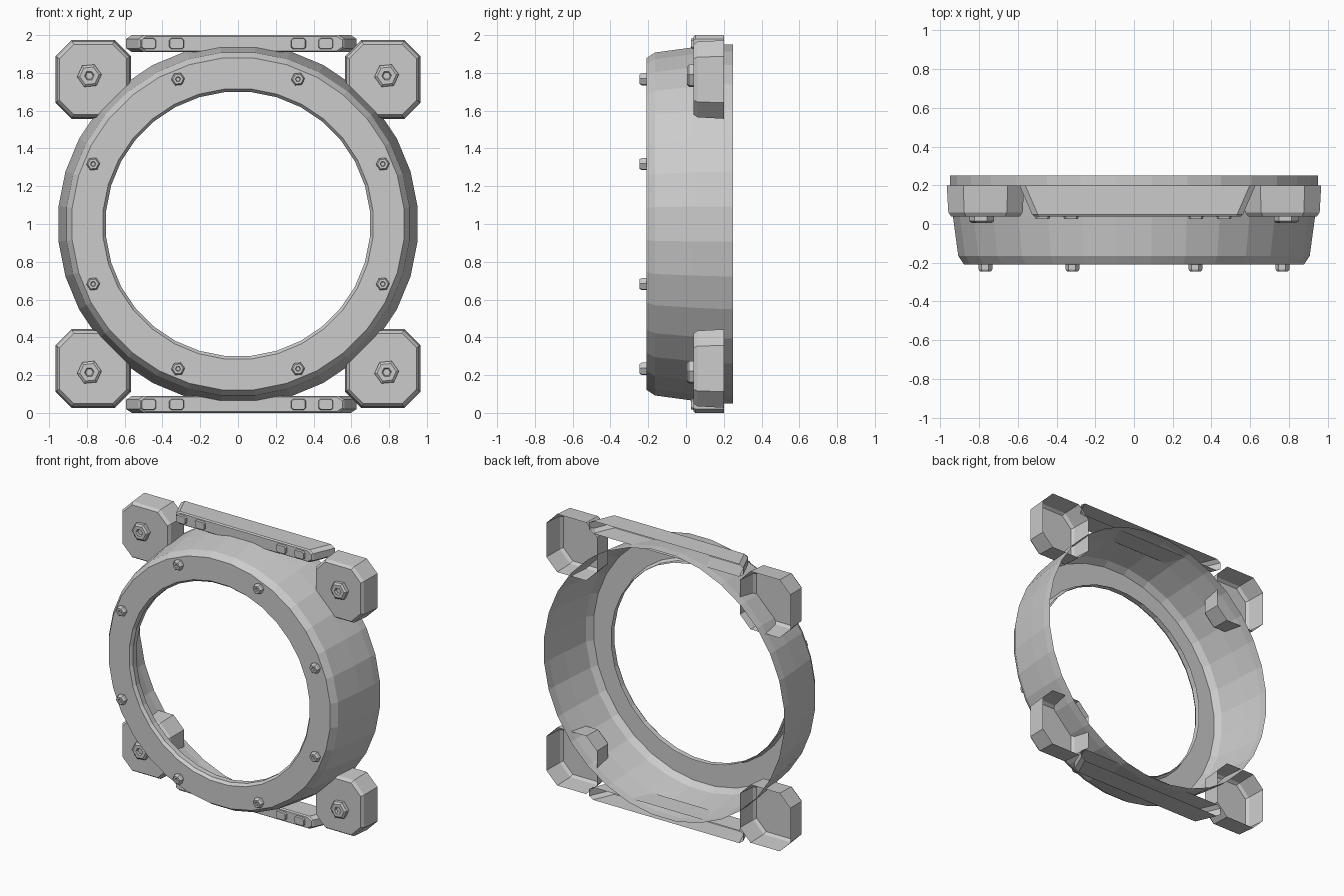
import bpy, bmesh
from math import sin, cos, pi

if "Cube" in bpy.data.objects:
    bpy.data.objects.remove(bpy.data.objects["Cube"])

grey = bpy.data.materials.new("plain grey")
grey.use_nodes = True
GREY = (0.6, 0.6, 0.6, 1)
grey.diffuse_color = GREY
grey.node_tree.nodes["Principled BSDF"].inputs["Base Color"].default_value = GREY


def loft(name, outlines, cap=True):
    """Join outlines of (x, z) at depth y with quads; cap the last one."""
    bm = bmesh.new()
    rows = [[bm.verts.new((x, y, z)) for x, z in pts] for y, pts in outlines]
    n = len(rows[0])
    for a, b in zip(rows, rows[1:]):
        for i in range(n):
            j = (i + 1) % n
            bm.faces.new((a[i], a[j], b[j], b[i]))
    if cap:
        bm.faces.new(rows[-1])
    bmesh.ops.recalc_face_normals(bm, faces=bm.faces)
    mesh = bpy.data.meshes.new(name)
    bm.to_mesh(mesh)
    bm.free()
    mesh.materials.append(grey)
    obj = bpy.data.objects.new(name, mesh)
    bpy.context.collection.objects.link(obj)
    return obj


def circle(r, n, cx=0, cz=1, turn=0.0):
    return [(cx + r * cos(2 * pi * i / n + turn), cz + r * sin(2 * pi * i / n + turn))
            for i in range(n)]


def cut_rect(cx, cz, w, h, cut_x, cut_z):
    """Rectangle of half sizes w, h with its four corners cut off."""
    a, b = w - cut_x, h - cut_z
    return [(cx + x, cz + z) for x, z in
            ((w, -b), (w, b), (a, h), (-a, h), (-w, b), (-w, -b), (-a, -h), (a, -h))]


def bolt(name, cx, cz, r, base, height):
    """Hexagonal bolt head with a chamfer and a shallow socket."""
    top = base - height
    steps = ((r, base), (r, top + height * .3), (r * .78, top),
             (r * .4, top), (r * .3, top + height * .4))
    loft(name, [(y, circle(k, 6, cx, cz, 0.1)) for k, y in steps])


# Ring shell, open at the back, with a turned-in lip
profile = ((0.955, 0.25), (0.955, 0.19), (0.94, 0.04), (0.912, -0.165), (0.882, -0.21),
           (0.718, -0.21), (0.702, -0.19), (0.702, -0.15))
loft("ring_shell", [(y, circle(r, 32, turn=pi / 32)) for r, y in profile], cap=False)

# Bolts around the ring face
for k in range(8):
    a = pi / 8 + k * pi / 4
    bolt(f"ring_bolt_{k + 1}", 0.83 * cos(a), 1 + 0.83 * sin(a), 0.036, -0.21, 0.035)

for level, s in (("upper", 1), ("lower", -1)):
    # Corner lugs, hollow behind, each with a bolt
    for side, t in (("left", 1), ("right", -1)):
        x, z = t * 0.767, 1 + s * 0.765
        loft(f"{level}_{side}_lug", [
            (0.2, cut_rect(x, z, 0.2, 0.208, 0.085, 0.085)),
            (0.06, cut_rect(x, z, 0.192, 0.2, 0.082, 0.082)),
            (0.04, cut_rect(x, z, 0.178, 0.186, 0.076, 0.076))])
        bolt(f"{level}_{side}_lug_bolt", t * 0.787, 1 + s * 0.785, 0.065, 0.04, 0.035)

    # Cross bar with sloping ends, hollow behind
    z = 1 + s * 0.955
    loft(f"{level}_bar", [
        (0.2, cut_rect(0.018, z, 0.61, 0.045, 0.03, 0.02)),
        (0.05, cut_rect(0.018, z, 0.545, 0.045, 0.03, 0.02)),
        (0.04, cut_rect(0.018, z, 0.535, 0.038, 0.03, 0.02))])

    # Raised pads on the bar
    for k, x in enumerate((-0.473, -0.325, 0.32, 0.465)):
        loft(f"{level}_pad_{k + 1}", [
            (0.04, cut_rect(x, z, 0.039, 0.029, 0.01, 0.01)),
            (0.026, cut_rect(x, z, 0.036, 0.026, 0.01, 0.01))])
